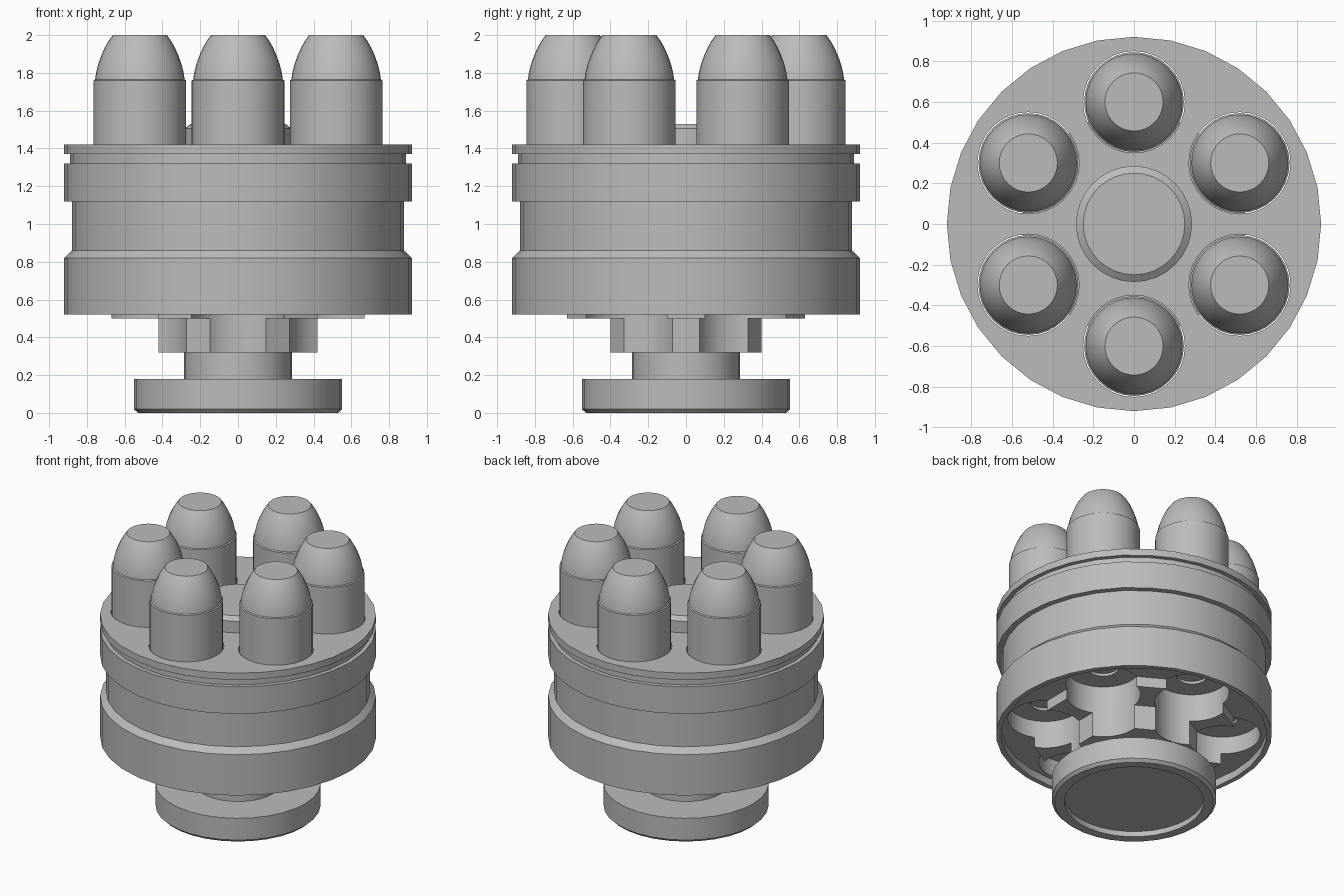
import bpy, bmesh, math

if "Cube" in bpy.data.objects:
    bpy.data.objects.remove(bpy.data.objects["Cube"])

SEG = 32
RING, HOLE = 0.60, 0.25

grey = bpy.data.materials.new("plain_grey")
grey.diffuse_color = (0.5, 0.5, 0.5, 1)
grey.use_nodes = True
grey.node_tree.nodes["Principled BSDF"].inputs["Base Color"].default_value = grey.diffuse_color


def add_object(name, bm):
    bmesh.ops.remove_doubles(bm, verts=bm.verts, dist=1e-5)
    bmesh.ops.recalc_face_normals(bm, faces=bm.faces)
    me = bpy.data.meshes.new(name)
    bm.to_mesh(me)
    bm.free()
    me.materials.append(grey)
    ob = bpy.data.objects.new(name, me)
    bpy.context.collection.objects.link(ob)
    return ob


def lathe(bm, profile, cx=0, cy=0, seg=SEG, start=0.0):
    """Turn an (r, z) profile, starting and ending on the axis."""
    rings = []
    for r, z in profile:
        if r == 0:
            rings.append([bm.verts.new((cx, cy, z))] * seg)
        else:
            rings.append([bm.verts.new((cx + r * math.cos(start + math.tau * i / seg),
                                        cy + r * math.sin(start + math.tau * i / seg), z))
                          for i in range(seg)])
    for a, b in zip(rings, rings[1:]):
        for i in range(seg):
            j = (i + 1) % seg
            loop = list(dict.fromkeys((a[i], a[j], b[j], b[i])))
            bm.faces.new(loop)


def turned(name, profile, **kw):
    bm = bmesh.new()
    lathe(bm, profile, **kw)
    return add_object(name, bm)


def smooth(ob):
    bpy.ops.object.select_all(action='DESELECT')
    ob.select_set(True)
    bpy.context.view_layer.objects.active = ob
    bpy.ops.object.shade_smooth_by_angle(angle=math.radians(30))


def cut(ob, cutter):
    mod = ob.modifiers.new("chambers", 'BOOLEAN')
    mod.operation = 'DIFFERENCE'
    mod.solver = 'EXACT'
    mod.object = cutter
    bpy.context.view_layer.objects.active = ob
    bpy.ops.object.modifier_apply(modifier=mod.name)


spots = [(RING * math.cos(math.radians(30 + 60 * k)),
          RING * math.sin(math.radians(30 + 60 * k))) for k in range(6)]

# Cutter for the six chambers
bm = bmesh.new()
for x, y in spots:
    lathe(bm, [(0, 0.2), (HOLE, 0.2), (HOLE, 1.6), (0, 1.6)], x, y)
cutter = add_object("chamber_cutter", bm)
cutter.hide_render = True

# Grooved body, hollow underneath
body = turned("body", [(0, 0.575), (0.885, 0.575), (0.885, 0.52), (0.92, 0.52), (0.92, 0.82),
                       (0.88, 0.86), (0.88, 1.12), (0.92, 1.12), (0.92, 1.32), (0.89, 1.32),
                       (0.89, 1.37), (0.92, 1.37), (0.92, 1.42), (0, 1.42)])


# Scalloped star parts: hexagons whose corners the chambers cut away
def hexagon(name, apothem, z0, z1):
    r = apothem / math.cos(math.pi / 6)
    return turned(name, [(0, z0), (r, z0), (r, z1), (0, z1)], seg=6, start=math.pi / 6)


star = hexagon("star_plate", 0.67, 0.50, 0.72)
hub = hexagon("star_hub", 0.42, 0.32, 0.72)
for ob in (body, star, hub):
    cut(ob, cutter)
    smooth(ob)
bpy.data.objects.remove(cutter)

# Shaft, knob and top cap
smooth(turned("shaft", [(0, 0.15), (0.285, 0.15), (0.285, 0.34), (0, 0.34)]))
smooth(turned("knob", [(0, 0.04), (0.465, 0.04), (0.465, 0), (0.53, 0), (0.55, 0.02),
                       (0.55, 0.18), (0, 0.18)]))
smooth(turned("top_cap", [(0, 1.40), (0.285, 1.40), (0.285, 1.505), (0.25, 1.53), (0, 1.53)]))

# Six rounds: straight case and flat-nosed tip
case = [(0, 0.72), (0.10, 0.72), (0.10, 0.70), (0.245, 0.70), (0.245, 1.76), (0.237, 1.765)]
tip = [(0.232, 1.80), (0.221, 1.845), (0.205, 1.89), (0.185, 1.935), (0.165, 1.97),
       (0.143, 2.0), (0, 2.0)]
for k, (x, y) in enumerate(spots):
    smooth(turned(f"round_{k + 1}", case + tip, cx=x, cy=y))
